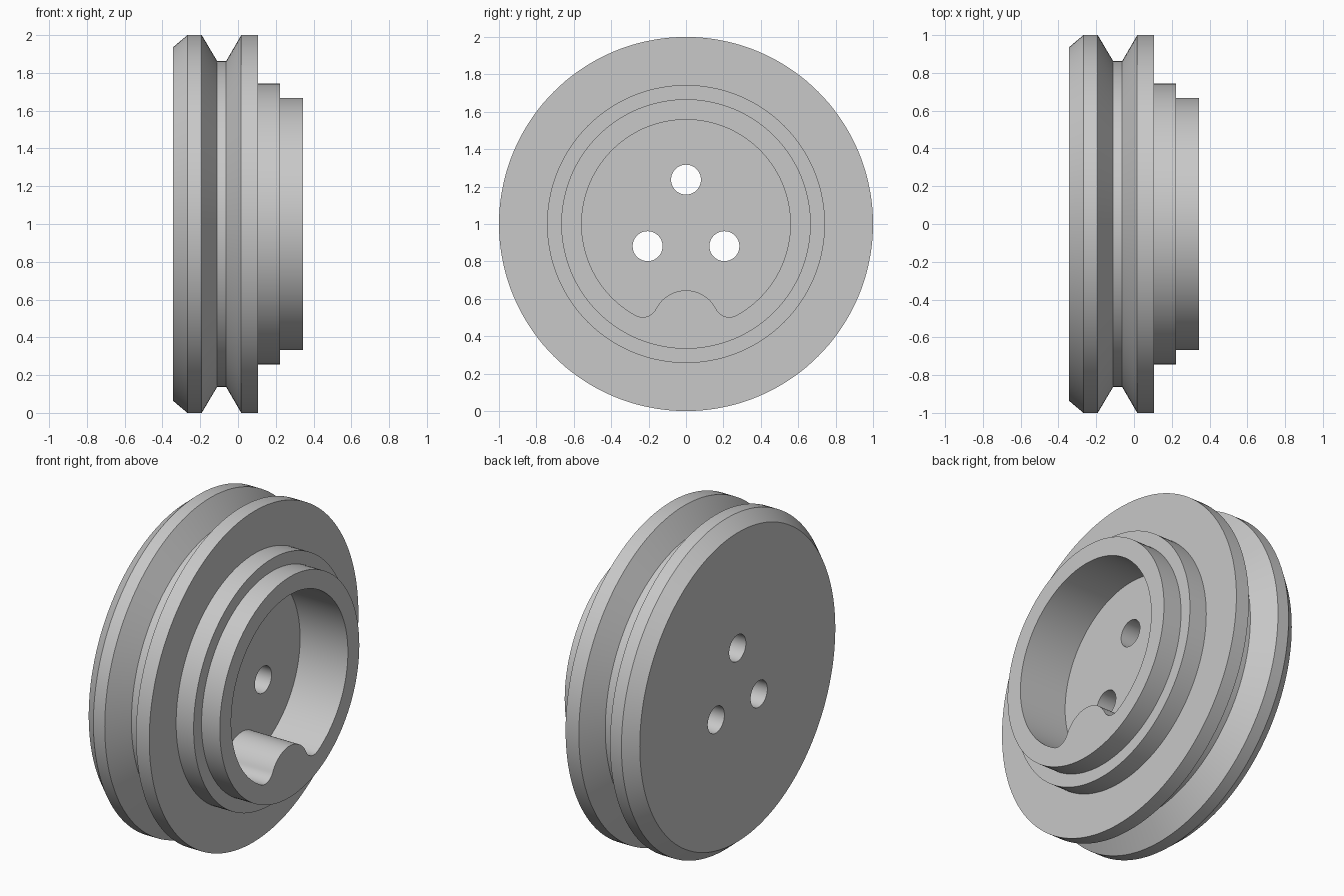
import bpy, bmesh
from math import sin, cos, pi, atan2, sqrt, radians

cube = bpy.data.objects.get("Cube")
if cube:
    bpy.data.objects.remove(cube, do_unlink=True)

SEG = 144
AXIS_Z = 1.0

metal = bpy.data.materials.new("plain_grey")
metal.use_nodes = True
grey = (0.58, 0.58, 0.58, 1)
metal.diffuse_color = grey
metal.node_tree.nodes["Principled BSDF"].inputs["Base Color"].default_value = grey


def make_object(name, bm):
    bmesh.ops.recalc_face_normals(bm, faces=bm.faces[:])
    mesh = bpy.data.meshes.new(name)
    bm.to_mesh(mesh)
    bm.free()
    mesh.materials.append(metal)
    obj = bpy.data.objects.new(name, mesh)
    bpy.context.collection.objects.link(obj)
    return obj


def lathe(name, profile):
    """Solid of revolution about the x axis from (x, radius) points."""
    bm = bmesh.new()
    rings = [[bm.verts.new((x, r * cos(2 * pi * i / SEG), AXIS_Z + r * sin(2 * pi * i / SEG)))
              for i in range(SEG)] for x, r in profile]
    for a, b in zip(rings, rings[1:]):
        for i in range(SEG):
            j = (i + 1) % SEG
            bm.faces.new((a[i], a[j], b[j], b[i]))
    bm.faces.new(rings[0])
    bm.faces.new(rings[-1])
    return make_object(name, bm)


def prism(name, outline, x0, x1):
    """Extrude a (y, z) outline along x."""
    bm = bmesh.new()
    face = bm.faces.new([bm.verts.new((x0, y, AXIS_Z + z)) for y, z in outline])
    out = bmesh.ops.extrude_face_region(bm, geom=[face])
    moved = [v for v in out["geom"] if isinstance(v, bmesh.types.BMVert)]
    bmesh.ops.translate(bm, verts=moved, vec=(x1 - x0, 0, 0))
    return make_object(name, bm)


def arc(cy, cz, r, a0, a1, n):
    """Arc points, last one left off so that arcs can be chained."""
    return [(cy + r * cos(a0 + (a1 - a0) * i / n), cz + r * sin(a0 + (a1 - a0) * i / n))
            for i in range(n)]


def cut(target, cutter):
    cutter.hide_render = True
    mod = target.modifiers.new("cut", "BOOLEAN")
    mod.operation = "DIFFERENCE"
    mod.solver = "EXACT"
    mod.object = cutter
    bpy.context.view_layer.objects.active = target
    bpy.ops.object.modifier_apply(modifier=mod.name)
    bpy.data.objects.remove(cutter, do_unlink=True)


# Wheel body: chamfered back, V groove, flange and stepped hub
wheel = lathe("grooved_wheel", [
    (-0.345, 0.935), (-0.268, 1.0), (-0.192, 1.0), (-0.11, 0.862), (-0.063, 0.862),
    (0.017, 1.0), (0.106, 1.0), (0.106, 0.743), (0.223, 0.743), (0.223, 0.667), (0.345, 0.667)])

# Hub pocket: round, with a filleted bump at the bottom
R, bump_r, bump_z, fil = 0.558, 0.18, -0.535, 0.08
d_out, d_in = bump_r + fil, R - fil
fz = (d_out ** 2 - d_in ** 2 - bump_z ** 2) / (-2 * bump_z)
fy = sqrt(d_in ** 2 - fz ** 2)
A = atan2(fz, fy)
B = atan2(bump_z - fz, fy) + 2 * pi
outline = (arc(0, 0, R, A, pi - A, 110)
           + arc(-fy, fz, fil, pi - A, B, 16)
           + arc(0, bump_z, bump_r, B - pi, 2 * pi - B, 32)
           + arc(fy, fz, fil, 3 * pi - B, A + 2 * pi, 16))
cut(wheel, prism("pocket_cutter", outline, 0.025, 0.5))

# Three through holes
for k in range(3):
    a = pi / 2 + k * 2 * pi / 3
    hole = arc(0.237 * cos(a), 0.237 * sin(a), 0.08, 0, 2 * pi, 48)
    cut(wheel, prism("hole_cutter", hole, -0.5, 0.5))

# Smooth round walls, sharp rims
bpy.ops.object.select_all(action="DESELECT")
wheel.select_set(True)
bpy.context.view_layer.objects.active = wheel
bpy.ops.object.shade_smooth_by_angle(angle=radians(25))
